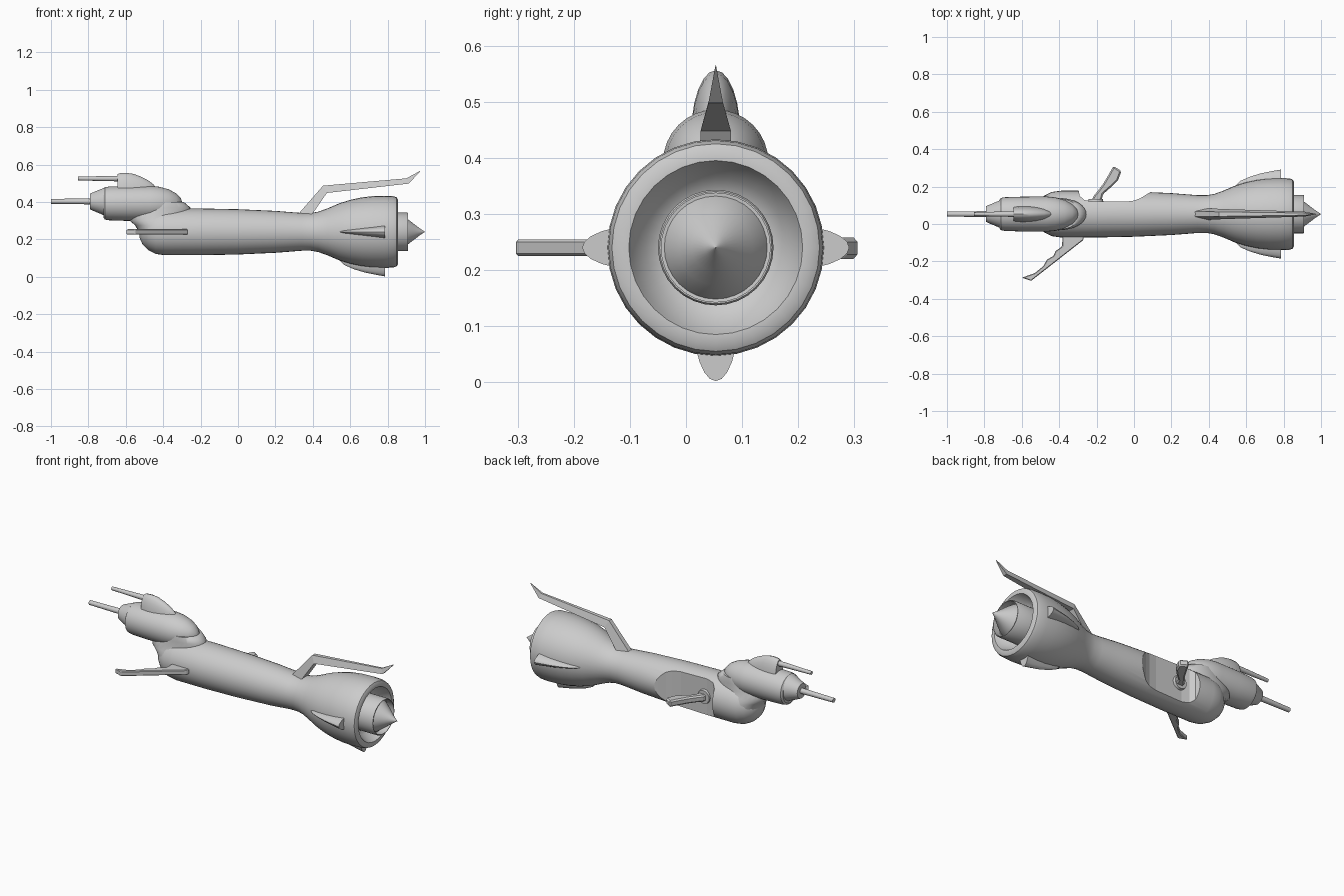
import bpy, bmesh
from math import sin, cos, pi, radians
from mathutils import Vector, Matrix

if "Cube" in bpy.data.objects:
    bpy.data.objects.remove(bpy.data.objects["Cube"])

CY, CZ = 0.053, 0.24      # main axis of the hull


def finish(name, bm, angle=35, bevel=0):
    bmesh.ops.remove_doubles(bm, verts=bm.verts, dist=1e-5)
    bmesh.ops.recalc_face_normals(bm, faces=bm.faces)
    me = bpy.data.meshes.new(name)
    bm.to_mesh(me)
    bm.free()
    ob = bpy.data.objects.new(name, me)
    bpy.context.collection.objects.link(ob)
    bpy.ops.object.select_all(action='DESELECT')
    ob.select_set(True)
    bpy.context.view_layer.objects.active = ob
    if bevel:
        m = ob.modifiers.new("bevel", 'BEVEL')
        m.width, m.segments = bevel, 1
    elif angle:
        bpy.ops.object.shade_smooth_by_angle(angle=radians(angle))
    return ob


def loft(bm, rings):
    """Skin a list of closed point rings and cap both ends."""
    vr = [[bm.verts.new(p) for p in r] for r in rings]
    n = len(vr[0])
    for a, b in zip(vr, vr[1:]):
        for i in range(n):
            bm.faces.new((a[i], a[(i + 1) % n], b[(i + 1) % n], b[i]))
    bm.faces.new(vr[0])
    bm.faces.new(vr[-1])


def revolve(name, profile, z=CZ, n=32, y=CY):
    """Turn (x, radius) points around a lengthwise axis."""
    bm = bmesh.new()
    loft(bm, [[(x, y + max(r, 1e-4) * cos(2 * pi * i / n), z + max(r, 1e-4) * sin(2 * pi * i / n))
               for i in range(n)] for x, r in profile])
    return finish(name, bm)


def plate(name, outline, z0, z1, bevel=0):
    """Extrude an (x, y) outline between two heights."""
    bm = bmesh.new()
    loft(bm, [[(x, y, z) for x, y in outline] for z in (z0, z1)])
    return finish(name, bm, 0, bevel)


def half_dome(name, stations, base, turn=0.0, z=CZ, n=12):
    """Half-ellipse sections (x, half width, top) rising off a base, turned around the axis."""
    bm = bmesh.new()
    loft(bm, [[(x, w * cos(pi * i / n), base + (top - base) * sin(pi * i / n)) for i in range(n + 1)]
              for x, w, top in stations])
    bm.transform(Matrix.Translation((0, CY, z)) @ Matrix.Rotation(turn, 4, 'X'))
    return finish(name, bm)


# Hull with flared engine bell and recessed exhaust
hull = revolve("hull", [
    (-.53, 0), (-.525, .035), (-.51, .068), (-.48, .098), (-.44, .118), (-.39, .125), (-.2, .125),
    (0, .121), (.2, .112), (.34, .101), (.39, .101), (.43, .108), (.48, .126), (.54, .152),
    (.6, .171), (.66, .184), (.72, .191), (.78, .193), (.83, .191), (.848, .185), (.855, .172),
    (.855, .155), (.845, .15), (.8, .125), (.78, .09), (.78, 0)])

# Scooped cockpit opening on the far side
cutter = plate("cockpit_cutter", [
    (.1, .176), (.07, .16), (.035, .138), (0, .125), (-.05, .119), (-.22, .119), (-.265, .128),
    (-.29, .15), (-.3, .2), (-.3, .26), (.12, .26), (.12, .185)], 0, .6)
cutter.hide_render = True
mod = hull.modifiers.new("cockpit", 'BOOLEAN')
mod.object, mod.solver = cutter, 'EXACT'
bpy.context.view_layer.objects.active = hull
bpy.ops.object.modifier_move_to_index(modifier="cockpit", index=0)
bpy.ops.object.modifier_apply(modifier="cockpit")
bpy.data.objects.remove(cutter)

# Exhaust ring and centre cone
revolve("exhaust_ring", [(.78, .103), (.905, .103), (.91, .1), (.91, .097), (.87, .097), (.86, 0)])
revolve("exhaust_cone", [(.86, .096), (.88, .087), (.91, .066), (.94, .043), (.97, .02), (1.0, 0)])

# Front pod, blended down into the hull by a flared neck
revolve("front_pod", [(-.72, 0), (-.72, .075), (-.712, .086), (-.69, .09), (-.6, .093), (-.47, .094),
                      (-.42, .089), (-.37, .075), (-.33, .053), (-.305, .027), (-.297, 0)], .392)
bm = bmesh.new()
loft(bm, [[(cx + rx * cos(2 * pi * i / 32), CY + ry * sin(2 * pi * i / 32), z) for i in range(32)]
          for z, cx, rx, ry in ((.2, -.41, .11, .11), (.24, -.41, .12, .115), (.275, -.42, .13, .108),
                                (.3, -.43, .15, .098), (.335, -.42, .165, .085),
                                (.37, -.4, .145, .086), (.4, -.39, .1, .08))])
finish("pod_neck", bm, 60)

# Nose and twin barrels
revolve("pod_nose", [(-.79, 0), (-.79, .042), (-.785, .045), (-.71, .076), (-.70, 0)], .402)
revolve("main_barrel", [(-1, 0), (-1, .013), (-.78, .016), (-.78, 0)], .403, 16)
revolve("upper_barrel", [(-.855, 0), (-.855, .01), (-.64, .015), (-.62, 0)], .525, 12)

# Canopy on top of the pod
half_dome("canopy", [(-.645, .038, .548), (-.635, .041, .553), (-.6, .044, .556), (-.56, .043, .55),
                     (-.52, .039, .536), (-.48, .031, .515), (-.45, .02, .492), (-.435, .005, .47)],
          .44, z=0)

# Three fins around the engine
for label, turn in (("left", pi / 2), ("right", -pi / 2), ("bottom", pi)):
    half_dome("engine_fin_" + label,
              [(.53, .002, .14), (.57, .01, .178), (.62, .018, .2), (.68, .027, .218),
               (.74, .035, .23), (.785, .041, .238)], .12, turn)

# Tail boom: bent, tapering spar with a pointed tip (top xz, bottom xz, half width)
bm = bmesh.new()
loft(bm, [[(tx, CY - w * .45, tz), (tx, CY + w * .45, tz), (bx, CY + w, bz), (bx, CY - w, bz)]
          for tx, tz, bx, bz, w in ((.3, .31, .38, .31, .032), (.455, .487, .475, .448, .027),
                                    (.9, .526, .912, .498, .013), (.972, .565, .974, .562, .001))])
finish("tail_spar", bm, 0)

# Notched blade on the near side
plate("notched_blade", [
    (-.6, -.287), (-.55, -.304), (-.27, -.085), (-.265, -.03), (-.38, -.03), (-.385, -.12),
    (-.42, -.145), (-.43, -.17), (-.465, -.19), (-.485, -.225), (-.53, -.262)], .225, .254, .004)

# Control arm and its socket inside the cockpit
plate("control_arm", [
    (-.225, .1), (-.22, .145), (-.195, .175), (-.165, .215), (-.135, .265), (-.11, .31), (-.067, .283),
    (-.085, .235), (-.125, .195), (-.165, .16), (-.18, .1)], .22, .258, .008)
bm = bmesh.new()
bmesh.ops.create_cone(bm, cap_ends=True, segments=20, radius1=.045, radius2=.038, depth=.03,
                      matrix=Matrix.Translation((-.205, .118, CZ)) @ Matrix.Rotation(-pi / 2, 4, 'X'))
finish("arm_socket", bm)
